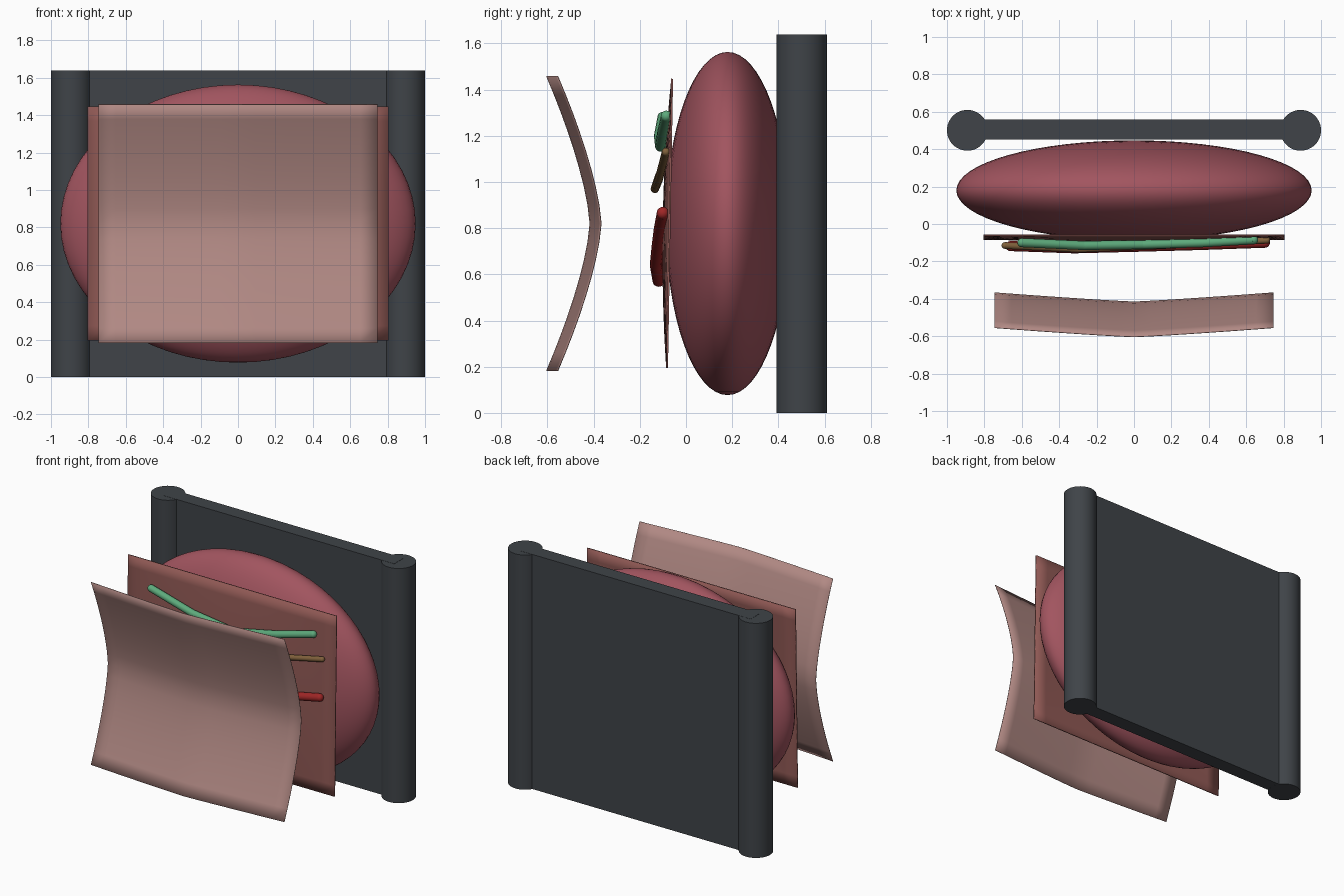
import bpy, bmesh, math
from mathutils import Vector

if "Cube" in bpy.data.objects:
    bpy.data.objects.remove(bpy.data.objects["Cube"])


def material(name, rgb):
    m = bpy.data.materials.new(name)
    m.diffuse_color = (*rgb, 1)
    m.use_nodes = True
    m.node_tree.nodes["Principled BSDF"].inputs["Base Color"].default_value = m.diffuse_color
    return m


def finish(ob, name, mat, angle=40):
    ob.name = name
    ob.data.materials.clear()
    ob.data.materials.append(mat)
    bpy.ops.object.select_all(action='DESELECT')
    ob.select_set(True)
    bpy.context.view_layer.objects.active = ob
    bpy.ops.object.shade_smooth_by_angle(angle=math.radians(angle))
    return ob


def from_bmesh(bm, name, mat, angle=40):
    me = bpy.data.meshes.new(name)
    bm.to_mesh(me)
    bm.free()
    ob = bpy.data.objects.new(name, me)
    bpy.context.collection.objects.link(ob)
    return finish(ob, name, mat, angle)


def sheet(name, width, z0, z1, shape, thickness, mat, nx=16, nz=16):
    """Thin sheet whose depth y is given by shape(u, v), u and v in -1..1."""
    bm = bmesh.new()
    rows = []
    for j in range(nz + 1):
        v = 2 * j / nz - 1
        rows.append([bm.verts.new((width * (2 * i / nx - 1), shape(2 * i / nx - 1, v),
                                   z0 + (z1 - z0) * (v + 1) / 2)) for i in range(nx + 1)])
    for a, b in zip(rows, rows[1:]):
        for i in range(nx):
            bm.faces.new((a[i], a[i + 1], b[i + 1], b[i]))
    ob = from_bmesh(bm, name, mat, 30)
    mod = ob.modifiers.new("thickness", 'SOLIDIFY')
    mod.thickness = thickness
    mod.offset = 0
    return ob


def vessel(name, points, radius, mat):
    """Straight tube pieces joined by round knuckles."""
    bm = bmesh.new()
    pts = [Vector(p) for p in points]
    for p in pts:
        r = bmesh.ops.create_uvsphere(bm, u_segments=16, v_segments=10, radius=radius)
        bmesh.ops.translate(bm, verts=r['verts'], vec=p)
    for a, b in zip(pts, pts[1:]):
        d = b - a
        r = bmesh.ops.create_cone(bm, cap_ends=True, segments=16, radius1=radius,
                                  radius2=radius, depth=d.length)
        rot = Vector((0, 0, 1)).rotation_difference(d).to_matrix()
        bmesh.ops.rotate(bm, verts=r['verts'], matrix=rot)
        bmesh.ops.translate(bm, verts=r['verts'], vec=(a + b) / 2)
    return from_bmesh(bm, name, mat)


dark = material("dark_frame", (0.05, 0.057, 0.065))
flesh = material("organ_red", (0.36, 0.09, 0.115))
lining = material("lining_red", (0.28, 0.10, 0.09))
skin = material("front_pink", (0.44, 0.25, 0.23))
green = material("vessel_green", (0.11, 0.40, 0.20))
brown = material("vessel_brown", (0.22, 0.12, 0.045))
red = material("vessel_red", (0.35, 0.02, 0.02))

# backboard with a round post on each side
bpy.ops.mesh.primitive_cube_add(size=1, location=(0, 0.505, 0.82))
bpy.context.object.scale = (1.78, 0.105, 1.638)
finish(bpy.context.object, "backboard", dark)
for side, label in ((-1, "left"), (1, "right")):
    bpy.ops.mesh.primitive_cylinder_add(vertices=48, radius=0.109, depth=1.638,
                                        location=(side * 0.891, 0.501, 0.819))
    finish(bpy.context.object, label + "_post", dark)

# flattened oval body
bpy.ops.mesh.primitive_uv_sphere_add(segments=64, ring_count=32, location=(0, 0.18, 0.82))
bpy.context.object.scale = (0.95, 0.267, 0.743)
finish(bpy.context.object, "oval_body", flesh)

# lining sheet lying against the body
sheet("lining_sheet", 0.805, 0.195, 1.447,
      lambda u, v: -0.071 + 0.011 * v - 0.026 * (1 - u * u) * (1 - v * v),
      0.008, lining)

# three jointed vessels
vessel("green_vessel", [(-0.6, -0.1, 1.28), (-0.27, -0.115, 1.2), (0.05, -0.11, 1.155),
                        (0.38, -0.1, 1.22), (0.64, -0.085, 1.285)], 0.024, green)
vessel("brown_vessel", [(-0.69, -0.115, 1.03), (-0.3, -0.135, 0.97), (0.1, -0.118, 1.01),
                        (0.45, -0.1, 1.08), (0.71, -0.087, 1.13)], 0.018, brown)
vessel("red_vessel", [(-0.66, -0.118, 0.573), (-0.32, -0.13, 0.64), (0, -0.122, 0.72),
                      (0.36, -0.112, 0.80), (0.70, -0.1, 0.865)], 0.027, red)

# curved front panel, pinched at mid height
sheet("front_panel", 0.747, 0.182, 1.458,
      lambda u, v: -0.416 - 0.188 * abs(v) ** 1.45 + 0.049 * abs(u) ** 1.15,
      0.003, skin)
